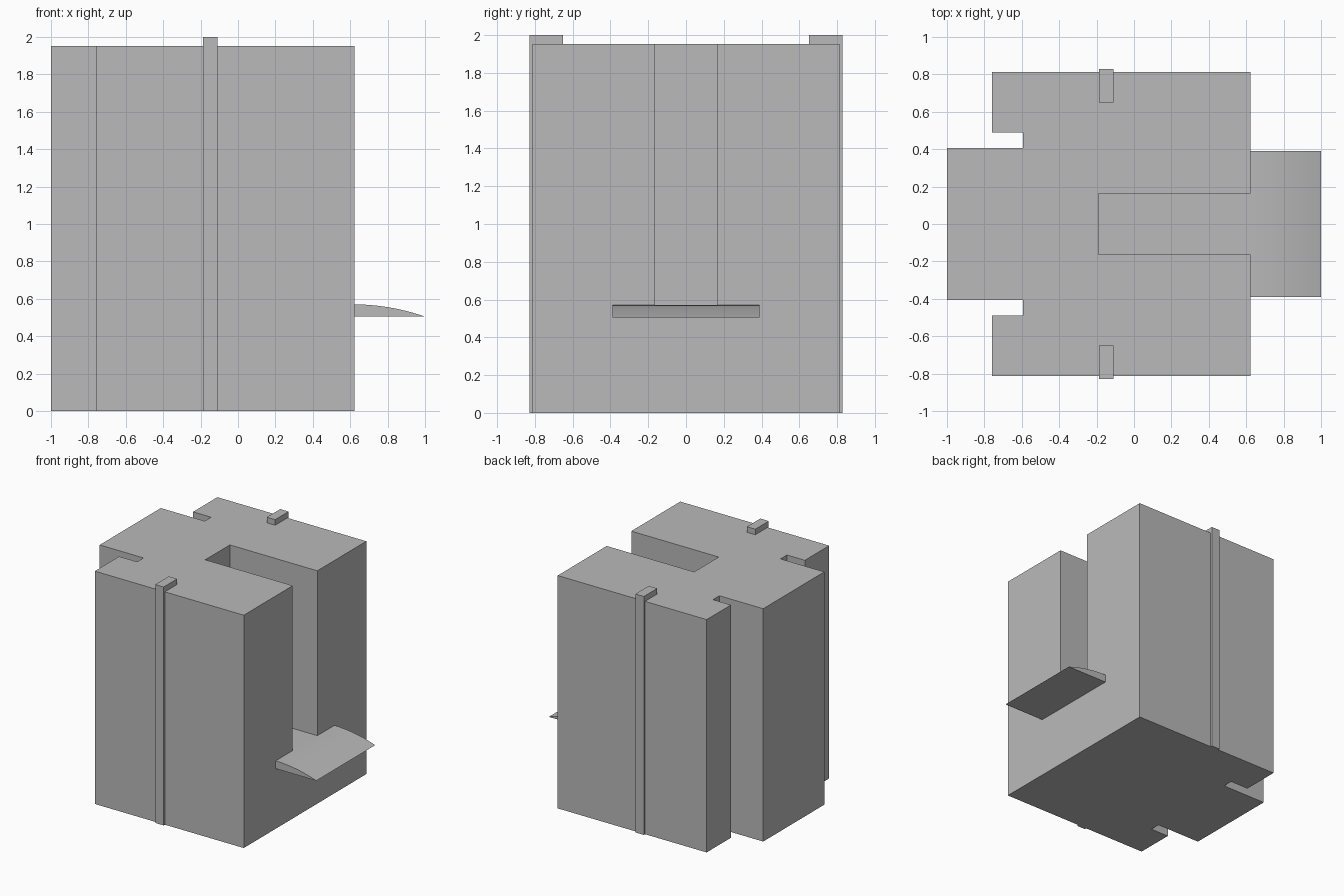
import bpy, bmesh
from mathutils import Vector

if "Cube" in bpy.data.objects:
    bpy.data.objects.remove(bpy.data.objects["Cube"])

grey = bpy.data.materials.new("mid_grey")
grey.diffuse_color = (0.49, 0.49, 0.49, 1)
grey.use_nodes = True
grey.node_tree.nodes["Principled BSDF"].inputs["Base Color"].default_value = grey.diffuse_color


def prism(name, points, offset):
    """Extrude a closed planar outline by an offset vector."""
    bm = bmesh.new()
    face = bm.faces.new([bm.verts.new(p) for p in points])
    ext = bmesh.ops.extrude_face_region(bm, geom=[face], use_keep_orig=True)
    moved = [g for g in ext["geom"] if isinstance(g, bmesh.types.BMVert)]
    bmesh.ops.translate(bm, vec=Vector(offset), verts=moved)
    bmesh.ops.recalc_face_normals(bm, faces=bm.faces)
    mesh = bpy.data.meshes.new(name)
    bm.to_mesh(mesh)
    bm.free()
    mesh.materials.append(grey)
    obj = bpy.data.objects.new(name, mesh)
    bpy.context.collection.objects.link(obj)
    return obj


# Body: mirrored half outline with the two rear notches
half = [(0.622, 0.812), (-0.76, 0.812), (-0.76, 0.49),
        (-0.593, 0.49), (-0.593, 0.405), (-1.0, 0.405)]
outline = half + [(x, -y) for x, y in reversed(half)]
body = prism("body", [(x, y, 0) for x, y in outline], (0, 0, 1.953))

# Front slot, open at the top
slot = [(-0.19, -0.163), (0.8, -0.163), (0.8, 0.163), (-0.19, 0.163)]
cutter = prism("slot_cutter", [(x, y, 0.57) for x, y in slot], (0, 0, 2))
cutter.hide_render = True
cutter.hide_set(True)
cut = body.modifiers.new("slot", "BOOLEAN")
cut.operation = "DIFFERENCE"
cut.solver = "EXACT"
cut.object = cutter

# Lip: flat underside, curved top tapering to a thin edge
steps = 12
lip = [(0.622, -0.39, 0.505)]
for i in range(steps + 1):
    t = i / steps
    lip.append((0.622 + 0.378 * t, -0.39, 0.505 + 0.065 * (1 - t * t)))
lip_obj = prism("spout_lip", lip, (0, 0.78, 0))
bpy.context.view_layer.objects.active = lip_obj
lip_obj.select_set(True)
bpy.ops.object.shade_smooth_by_angle(angle=0.5)

# Side straps hooked over the top edge
hook = [(0.812, 0), (0.828, 0), (0.828, 2.0), (0.65, 2.0),
        (0.65, 1.953), (0.812, 1.953)]
for name, s in (("back_strap", 1), ("front_strap", -1)):
    prism(name, [(-0.188, s * y, z) for y, z in hook], (0.078, 0, 0))
